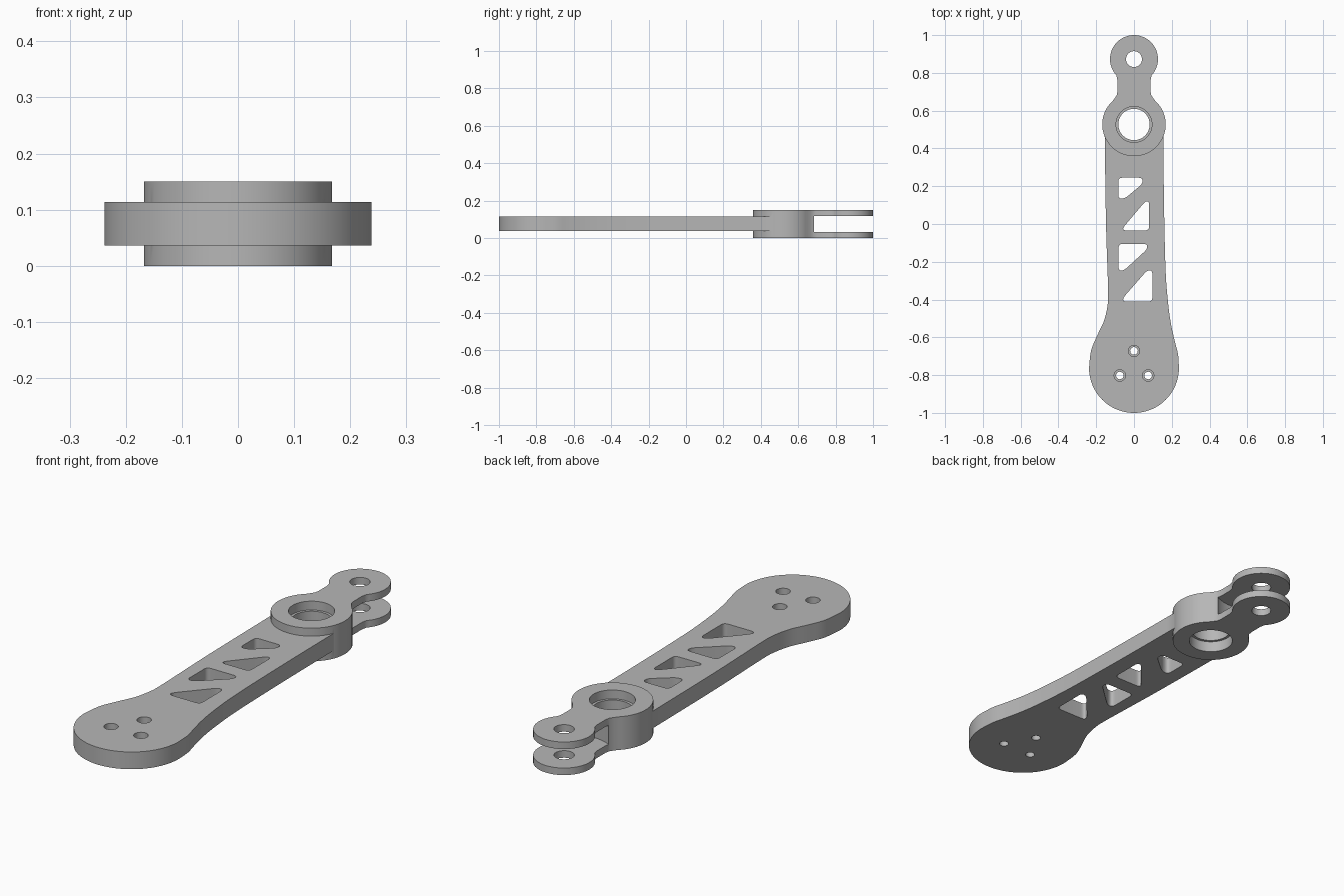
import bpy, bmesh
from math import sin, cos, pi, atan2
from mathutils import Vector

cube = bpy.data.objects.get("Cube")
if cube:
    bpy.data.objects.remove(cube)

metal = bpy.data.materials.new("satin_grey_metal")
metal.use_nodes = True
grey = (0.47, 0.47, 0.47, 1)
metal.diffuse_color = grey
metal.node_tree.nodes["Principled BSDF"].inputs["Base Color"].default_value = grey


def prism(name, outline, z0, z1):
    """Extrude a closed 2D outline from z0 to z1."""
    bm = bmesh.new()
    base = bm.faces.new([bm.verts.new((p[0], p[1], z0)) for p in outline])
    top = bmesh.ops.extrude_face_region(bm, geom=[base])["geom"]
    bmesh.ops.translate(bm, vec=(0, 0, z1 - z0),
                        verts=[v for v in top if isinstance(v, bmesh.types.BMVert)])
    bmesh.ops.recalc_face_normals(bm, faces=bm.faces)
    mesh = bpy.data.meshes.new(name)
    bm.to_mesh(mesh)
    bm.free()
    mesh.materials.append(metal)
    obj = bpy.data.objects.new(name, mesh)
    bpy.context.collection.objects.link(obj)
    return obj


def arc(cy, r, start, end, n=48):
    return [(r * cos(start + (end - start) * i / n),
             cy + r * sin(start + (end - start) * i / n)) for i in range(n + 1)]


def disc(cx, cy, r, n=64):
    return [(cx + r * cos(2 * pi * i / n), cy + r * sin(2 * pi * i / n)) for i in range(n)]


def flow(points, n=6):
    """Smooth curve through the points."""
    pts = [Vector(p) for p in points]
    pts = [2 * pts[0] - pts[1]] + pts + [2 * pts[-1] - pts[-2]]
    out = []
    for a, b, c, d in zip(pts, pts[1:], pts[2:], pts[3:]):
        for i in range(n):
            t = i / n
            out.append(0.5 * (2 * b + (c - a) * t + (2 * a - 5 * b + 4 * c - d) * t * t
                              + (3 * b - a - 3 * c + d) * t ** 3))
    return out + [pts[-2]]


def rounded(points, r=0.022, n=6):
    """Polygon with softened corners."""
    pts = [Vector(p) for p in points]
    out = []
    for i, p in enumerate(pts):
        q, s = pts[i - 1] - p, pts[(i + 1) % len(pts)] - p
        a = p + q.normalized() * min(r, q.length * 0.48)
        b = p + s.normalized() * min(r, s.length * 0.48)
        for k in range(n + 1):
            t = k / n
            out.append((1 - t) ** 2 * a + 2 * t * (1 - t) * p + t * t * b)
    return out


def combine(target, other, operation):
    mod = target.modifiers.new(operation.lower(), "BOOLEAN")
    mod.operation, mod.object, mod.solver = operation, other, "EXACT"
    bpy.context.view_layer.objects.active = target
    bpy.ops.object.modifier_apply(modifier=mod.name)
    bpy.data.objects.remove(other)


def cut(target, outline, z0, z1):
    cutter = prism("cutter", outline, z0, z1)
    cutter.hide_render = True
    combine(target, cutter, "DIFFERENCE")


HUB, EYE, PAD = 0.527, 0.873, -0.762
HEIGHT, LOW, HIGH = 0.15, 0.036, 0.114

# Arm plate: tapered beam flowing into the round pad
left_side = flow([(-0.155, 0.47), (-0.148, 0.0), (-0.137, -0.344), (-0.14, -0.43),
                  (-0.159, -0.513), (-0.196, -0.593), (-0.227, -0.67), (-0.238, PAD)])
right_side = flow([(0.238, PAD), (0.233, -0.69), (0.217, -0.625), (0.196, -0.53),
                   (0.18, -0.413), (0.167, -0.238), (0.159, 0.1), (0.155, 0.47)])
arm = prism("control_arm", left_side + arc(PAD, 0.238, pi, 2 * pi)[1:-1] + right_side, LOW, HIGH)

# Fork: hub, neck and eye in one outline, then slotted through the middle
neck = [(0.103, 0.665), (0.092, 0.681), (0.088, 0.7), (0.088, 0.763), (0.091, 0.776)]
hub_end = atan2(0.652 - HUB, 0.115)
eye_start = atan2(0.786 - EYE, 0.094)
mirrored_neck = [(-x, y) for x, y in reversed(neck)]
fork = prism("fork", arc(HUB, 0.168, -pi - hub_end, hub_end) + neck
             + arc(EYE, 0.127, eye_start, pi - eye_start) + mirrored_neck, 0, HEIGHT)
cut(fork, disc(0, EYE, 0.21), 0.032, 0.118)
combine(arm, fork, "UNION")

# Lightening windows along the beam
windows = [
    [(-0.083, 0.245), (0.045, 0.245), (0.045, 0.213), (-0.048, 0.135), (-0.083, 0.135)],
    [(0.08, 0.12), (0.08, -0.034), (-0.057, -0.034), (-0.057, -0.018), (0.06, 0.12)],
    [(-0.082, -0.105), (0.07, -0.105), (0.07, -0.133), (-0.053, -0.246), (-0.082, -0.246)],
    [(0.097, -0.245), (0.097, -0.411), (-0.057, -0.411), (-0.057, -0.39), (0.07, -0.245)],
]
for window in windows:
    cut(arm, rounded(window), -0.1, 0.3)

# Hub bore with a bearing seat on each side of a lip
cut(arm, disc(0, HUB, 0.083), -0.1, 0.3)
cut(arm, disc(0, HUB, 0.095), 0.11, 0.3)
cut(arm, disc(0, HUB, 0.095), -0.1, 0.05)

# Eye hole through both fork tabs
cut(arm, disc(0, EYE, 0.042), -0.1, 0.3)

# Counterbored bolt holes in the pad
for x, y in [(0, -0.672), (-0.075, -0.802), (0.075, -0.802)]:
    cut(arm, disc(x, y, 0.02, 32), -0.1, 0.3)
    cut(arm, disc(x, y, 0.03, 32), 0.065, 0.3)

bpy.ops.object.select_all(action="DESELECT")
arm.select_set(True)
bpy.context.view_layer.objects.active = arm
bpy.ops.object.shade_smooth_by_angle()
